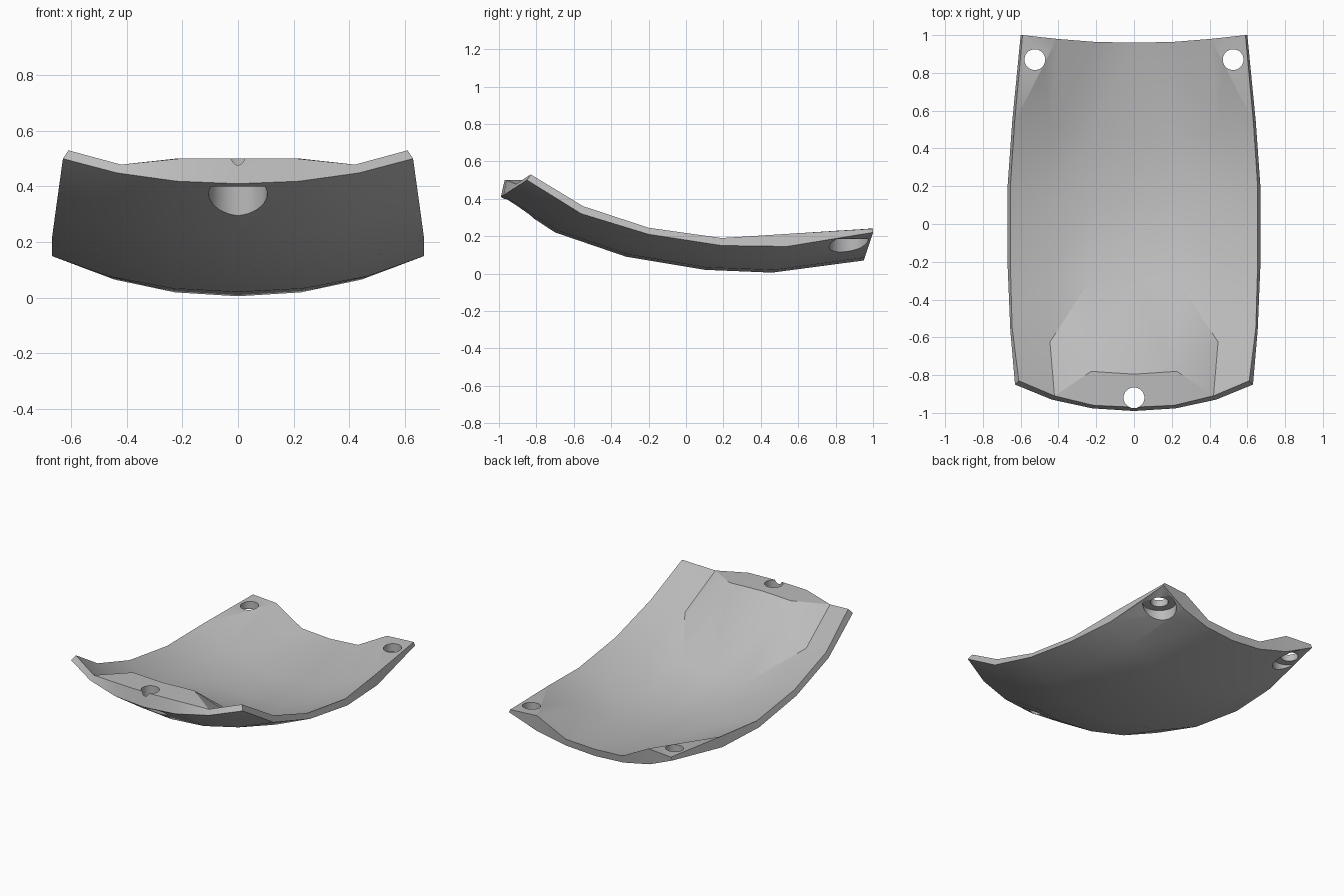
import bpy
import bmesh
import math

cube = bpy.data.objects.get("Cube")
if cube:
    bpy.data.objects.remove(cube, do_unlink=True)

# Cross-sections front to back: half width, centre y, centre z, rim y, rim z
OUTER = [(.63, -.99, .41, -.85, .50), (.655, -.70, .22, -.56, .32),
         (.67, -.32, .09, -.20, .21), (.67, .10, .02, .19, .15),
         (.645, .46, .005, .54, .145), (.60, .95, .07, 1.0, .22)]
INNER = [(.61, -.97, .44, -.83, .53), (.645, -.68, .26, -.55, .36),
         (.655, -.305, .13, -.20, .245), (.655, .105, .06, .19, .19),
         (.632, .46, .047, .54, .212), (.59, .96, .12, 1.0, .24)]
WIDTH = (0, .35, .69, 1)      # column position across the half width
RISE = (0, .1, .43, 1)        # how far each column has risen to the rim
ROWS, COLS = range(6), range(-3, 4)

# Inner points lifted to form the flat screw pads: (row, column) -> y, z
PADS = {(0, 0): (-.97, .5), (0, 1): (-.96, .5), (1, 0): (-.795, .5),
        (1, 1): (-.78, .5), (5, 2): (.98, .24)}


def add_layer(bm, sections, lifted):
    grid = {}
    for r, (w, yc, zc, yr, zr) in enumerate(sections):
        for c in COLS:
            a = abs(c)
            y = yc + (yr - yc) * RISE[a]
            z = zc + (zr - zc) * RISE[a]
            y, z = lifted.get((r, a), (y, z))
            x = math.copysign(w * WIDTH[a], c)
            grid[r, c] = bm.verts.new((x, y, z))
    # Triangles whose diagonals mirror about the centre line
    for r in range(5):
        for c in range(-3, 3):
            n, e = (c, c + 1) if c >= 0 else (c + 1, c)
            bm.faces.new((grid[r, n], grid[r, e], grid[r + 1, n]))
            bm.faces.new((grid[r, e], grid[r + 1, e], grid[r + 1, n]))
    return grid


# Curved shell with its rim closed all round
bm = bmesh.new()
outer = add_layer(bm, OUTER, {})
inner = add_layer(bm, INNER, PADS)
loop = [(0, c) for c in COLS] + [(r, 3) for r in ROWS[1:]]
loop += [(5, c) for c in reversed(COLS[:-1])] + [(r, -3) for r in (4, 3, 2, 1)]
for a, b in zip(loop, loop[1:] + loop[:1]):
    bm.faces.new((outer[a], outer[b], inner[b], inner[a]))
bmesh.ops.recalc_face_normals(bm, faces=bm.faces)
mesh = bpy.data.meshes.new("curved_plate")
bm.to_mesh(mesh)
bm.free()
plate = bpy.data.objects.new("curved_plate", mesh)
bpy.context.collection.objects.link(plate)

grey = bpy.data.materials.new("plain_grey")
grey.use_nodes = True
grey.diffuse_color = (.5, .5, .5, 1)
for node in grey.node_tree.nodes:
    if node.type == 'BSDF_PRINCIPLED':
        node.inputs["Base Color"].default_value = (.5, .5, .5, 1)
mesh.materials.append(grey)

bpy.ops.object.select_all(action='DESELECT')
bpy.context.view_layer.objects.active = plate
plate.select_set(True)


def drill(x, y, radius, bottom, top):
    """Cut a vertical round hole between two heights."""
    hole = bmesh.new()
    bmesh.ops.create_cone(hole, cap_ends=True, segments=40, radius1=radius,
                          radius2=radius, depth=top - bottom)
    bmesh.ops.translate(hole, verts=hole.verts, vec=(x, y, (top + bottom) / 2))
    data = bpy.data.meshes.new("hole_cutter")
    hole.to_mesh(data)
    hole.free()
    data.materials.append(grey)
    cutter = bpy.data.objects.new("hole_cutter", data)
    cutter.hide_render = True
    bpy.context.collection.objects.link(cutter)
    mod = plate.modifiers.new("hole", 'BOOLEAN')
    mod.operation = 'DIFFERENCE'
    mod.solver = 'EXACT'
    mod.object = cutter
    bpy.ops.object.modifier_apply(modifier=mod.name)
    bpy.data.objects.remove(cutter, do_unlink=True)


# Screw holes, each with a wide recess from below
for x, y, recess_top in ((0, -.92, .40), (-.525, .87, .185), (.525, .87, .185)):
    drill(x, y, .105, -.5, recess_top)
    drill(x, y, .055, -.6, 1)

bpy.ops.object.shade_smooth_by_angle(angle=math.radians(30))
